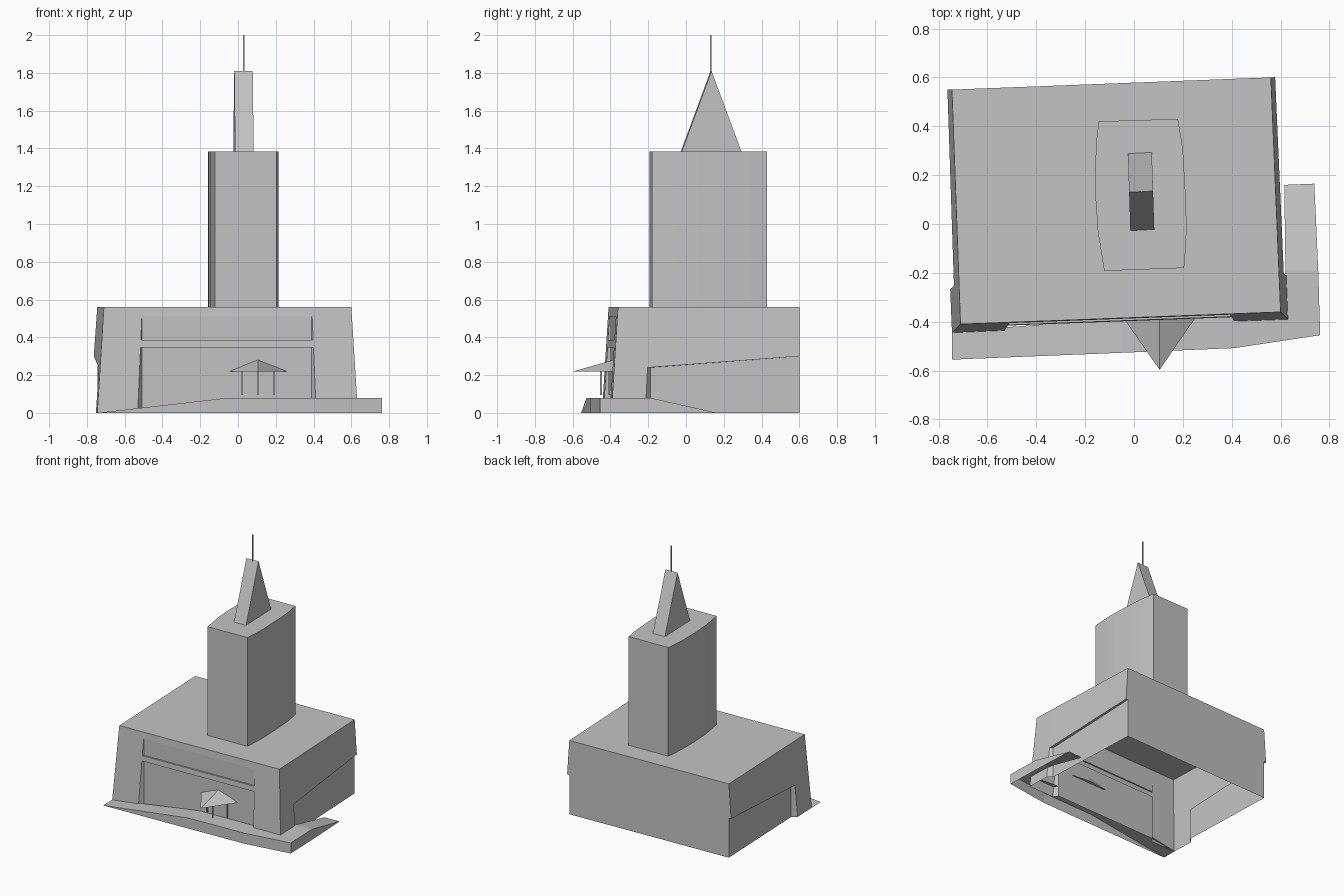
import bpy, bmesh
from mathutils import Vector

cube = bpy.data.objects.get("Cube")
if cube:
    bpy.data.objects.remove(cube)

grey = bpy.data.materials.new("light_grey")
grey.use_nodes = True
grey.diffuse_color = (0.55, 0.55, 0.55, 1)
grey.node_tree.nodes["Principled BSDF"].inputs["Base Color"].default_value = (0.55, 0.55, 0.55, 1)


def make(name, polygons, smooth=False):
    """Build one object from polygons, welding shared corners."""
    bm = bmesh.new()
    for poly in polygons:
        bm.faces.new([bm.verts.new(p) for p in poly])
    bmesh.ops.remove_doubles(bm, verts=bm.verts, dist=0.0005)
    bmesh.ops.recalc_face_normals(bm, faces=bm.faces)
    mesh = bpy.data.meshes.new(name)
    bm.to_mesh(mesh)
    bm.free()
    mesh.materials.append(grey)
    obj = bpy.data.objects.new(name, mesh)
    bpy.context.collection.objects.link(obj)
    if smooth:
        bpy.ops.object.select_all(action='DESELECT')
        bpy.context.view_layer.objects.active = obj
        obj.select_set(True)
        bpy.ops.object.shade_smooth_by_angle(angle=0.5)
    return obj


def strip(a, b):
    """Quads between two rows of points."""
    return [(a[i], a[i + 1], b[i + 1], b[i]) for i in range(len(a) - 1)]


def prism(outline, z0, z1):
    low = [Vector((x, y, z0)) for x, y in outline]
    high = [Vector((x, y, z1)) for x, y in outline]
    return strip(low + low[:1], high + high[:1]) + [low[::-1], high]


def box(x, y, r, z0, z1):
    return prism([(x - r, y - r), (x + r, y - r), (x + r, y + r), (x - r, y + r)], z0, z1)


# Main block: leaning outer walls over an upright inner outline
H = 0.56
roof = {"FL": (-0.71, -0.41), "FR": (0.60, -0.36), "BR": (0.56, 0.60), "BL": (-0.745, 0.55)}
base = {"FL": (-0.745, -0.445), "FR": (0.635, -0.395), "BR": (0.598, 0.602), "BL": (-0.785, 0.549)}


def inner(c0, c1, s, z):
    return Vector((*roof[c0], z)).lerp(Vector((*roof[c1], z)), s)


def outer(c0, c1, s, z):
    foot = Vector((*base[c0], z)).lerp(Vector((*base[c1], z)), s)
    return inner(c0, c1, s, z).lerp(foot, 1 - z / H)


def panel(fn, c0, c1, spots):
    return [fn(c0, c1, s, z) for s, z in spots]


def recess(c0, c1, spots, reveals):
    """Set-back panel with returns along the chosen sides."""
    front, back = panel(outer, c0, c1, spots), panel(inner, c0, c1, spots)
    faces = [back]
    for i in reveals:
        j = (i + 1) % 4
        faces.append((front[i], front[j], back[j], back[i]))
    return faces


def rect(s0, s1, z0, z1):
    return [(s0, z0), (s1, z0), (s1, z1), (s0, z1)]


block = [[Vector((*p, H)) for p in roof.values()]]

# Front wall: piers, cross bands and two set-back bays
L, R = 0.155, 0.84
for cell in (rect(0, L, 0, H), rect(R, 1, 0, H), rect(L, R, 0.345, 0.385), rect(L, R, 0.51, H)):
    block.append(panel(outer, "FL", "FR", cell))
block += recess("FL", "FR", rect(L, R, 0, 0.345), (1, 2, 3))
block += recess("FL", "FR", rect(L, R, 0.385, 0.51), (0, 1, 2, 3))

# Side walls: full-height front pier, overhang behind it
T, Z0, Z1 = 0.18, 0.24, 0.30
for c0, c1 in (("FL", "BL"), ("FR", "BR")):
    block.append(panel(outer, c0, c1, rect(0, T, 0, H)))
    block.append(panel(outer, c0, c1, [(T, Z0), (1, Z1), (1, H), (T, H)]))
    block += recess(c0, c1, [(T, 0), (1, 0), (1, Z1), (T, Z0)], (2, 3))

# Back wall
block.append(panel(inner, "BL", "BR", rect(0, 1, 0, H)))
for s in (0, 1):
    block.append([inner("BL", "BR", s, H), inner("BL", "BR", s, Z1), outer("BL", "BR", s, Z1)])
make("main_block", block)

# Tower with gently bowed sides
make("tower", prism([
    (-0.122, -0.192), (0.205, -0.18), (0.213, -0.08), (0.215, 0.0), (0.21, 0.14),
    (0.20, 0.31), (0.18, 0.43), (-0.145, 0.42), (-0.154, 0.34), (-0.158, 0.25),
    (-0.157, 0.1), (-0.148, -0.03)], H, 1.385), smooth=True)

# Wedge-shaped spire
a, b, c, d = [Vector((x, y, 1.385)) for x, y in
              ((-0.015, -0.027), (0.083, -0.022), (0.073, 0.293), (-0.025, 0.288))]
e, f = Vector((-0.02, 0.13, 1.81)), Vector((0.078, 0.135, 1.81))
make("spire", [(a, b, f, e), (c, d, e, f), (b, c, f), (d, a, e), (d, c, b, a)])
make("mast", box(0.03, 0.132, 0.004, 1.80, 2.0))

# Raised walkway, ramped at both ends and open underneath
D = 0.08
edge = [Vector(p) for p in ((-0.745, -0.555, 0), (-0.05, -0.527, D), (0.41, -0.508, D),
                            (0.762, -0.455, D), (0.754, -0.19, D), (0.738, 0.165, 0))]
wall_side = [Vector(p) for p in ((-0.745, -0.44, 0), (-0.05, -0.386, D), (0.41, -0.369, D),
                                 (0.62, -0.385, D), (0.62, -0.19, D), (0.615, 0.16, 0))]
ground = [Vector((p.x, p.y, 0)) for p in edge]
skirt = [[p for i, p in enumerate(q) if p not in q[:i]] for q in strip(ground, edge)]
make("walkway", strip(edge, wall_side) + skirt)

# Pointed entrance canopy
tip, left, right, peak, back = [Vector(p) for p in (
    (0.105, -0.597, 0.22), (-0.05, -0.375, 0.22), (0.262, -0.368, 0.22),
    (0.105, -0.385, 0.28), (0.108, -0.355, 0.22))]
make("canopy", [(left, tip, peak), (tip, right, peak), (right, back, peak),
                (back, left, peak), (left, back, right, tip)])
for name, x, y in (("left_post", 0.19, -0.40), ("middle_post", 0.104, -0.45), ("right_post", 0.023, -0.405)):
    make("canopy_" + name, box(x, y, 0.004, 0.095, 0.225))
